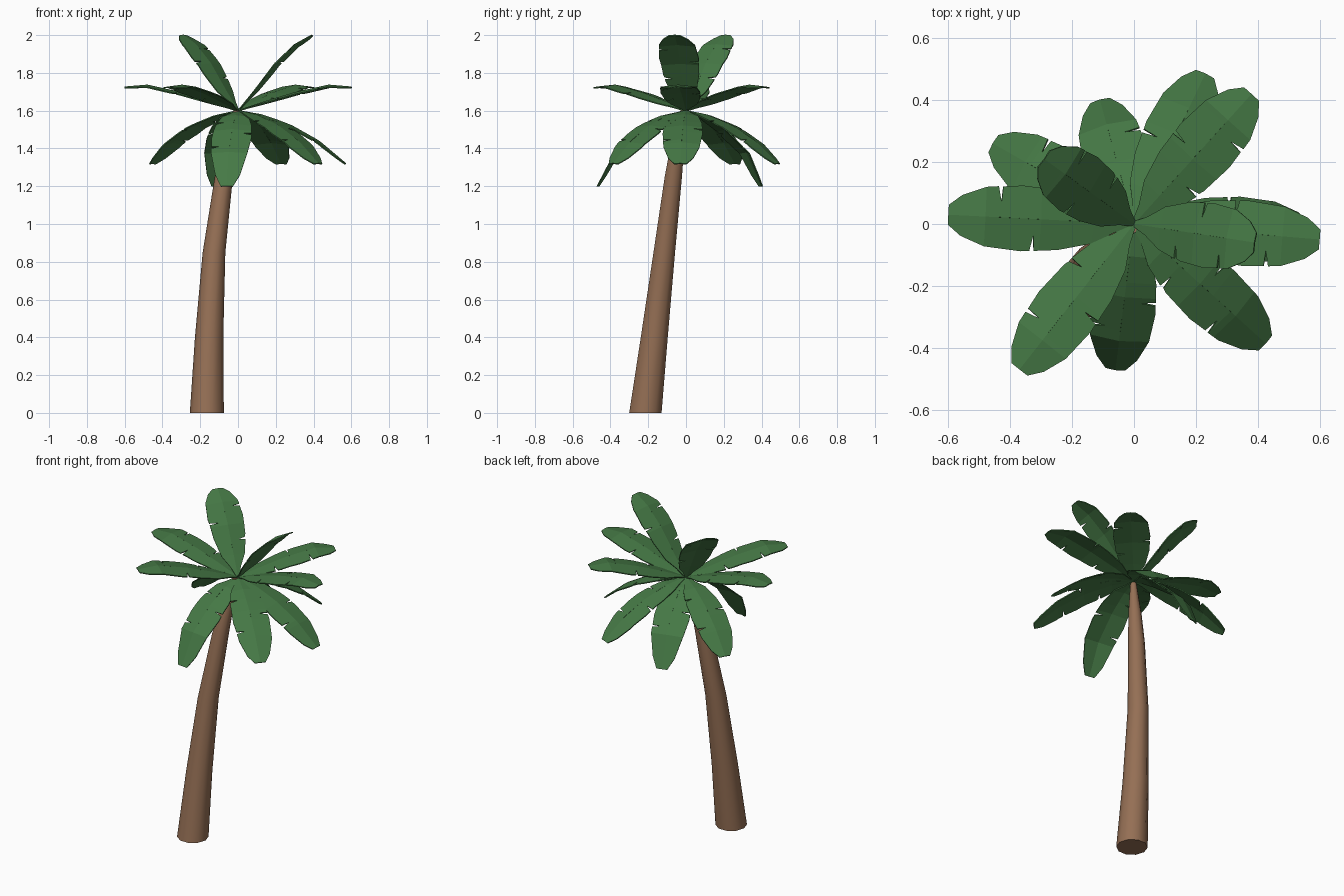
import bpy, bmesh, math
from mathutils import Vector

if "Cube" in bpy.data.objects:
    bpy.data.objects.remove(bpy.data.objects["Cube"])


def material(name, color):
    m = bpy.data.materials.new(name)
    m.diffuse_color = color
    m.use_nodes = True
    m.node_tree.nodes["Principled BSDF"].inputs["Base Color"].default_value = m.diffuse_color
    return m


bark = material("bark", (0.30, 0.16, 0.09, 1))
green = material("leaf_green", (0.06, 0.19, 0.06, 1))


def add_object(name, bm, mat):
    bmesh.ops.recalc_face_normals(bm, faces=bm.faces)
    mesh = bpy.data.meshes.new(name)
    bm.to_mesh(mesh)
    bm.free()
    mesh.materials.append(mat)
    ob = bpy.data.objects.new(name, mesh)
    bpy.context.collection.objects.link(ob)
    return ob


def interp(points, t):
    for (a, va), (b, vb) in zip(points, points[1:]):
        if t <= b:
            return va + (vb - va) * (t - a) / (b - a)
    return points[-1][1]


# Trunk: tapered rings along a leaning path (x, y, z, radius)
SIDES = 10
path = [(-0.165, -0.215, 0, 0.09), (-0.153, -0.168, 0.4, 0.075),
        (-0.127, -0.115, 0.85, 0.06), (-0.075, -0.067, 1.25, 0.048),
        (-0.045, -0.045, 1.42, 0.038), (-0.008, -0.015, 1.6, 0.017)]
bm = bmesh.new()
rings = []
for x, y, z, r in path:
    rings.append([bm.verts.new((x + r * math.cos(2 * math.pi * i / SIDES),
                                y + r * math.sin(2 * math.pi * i / SIDES), z))
                  for i in range(SIDES)])
for lo, hi in zip(rings, rings[1:]):
    for i in range(SIDES):
        j = (i + 1) % SIDES
        bm.faces.new((lo[i], lo[j], hi[j], hi[i]))
bm.faces.new(rings[0][::-1])
bm.faces.new(rings[-1])
trunk = add_object("trunk", bm, bark)
for p in trunk.data.polygons:
    p.use_smooth = len(p.vertices) == 4

# Leaf shape: half width along the leaf, with slits torn into each edge
WIDTH = [(0, 0.008), (0.1, 0.03), (0.22, 0.07), (0.4, 0.096),
         (0.6, 0.106), (0.8, 0.096), (0.93, 0.066), (1, 0.032)]
SLITS = {-1: (0.36, 0.72), 1: (0.54,)}

# Height curves for the four tiers of leaves
TIERS = {
    "top": [(0, 1.6), (0.25, 1.72), (0.5, 1.85), (0.77, 1.95), (1, 2.0)],
    "middle": [(0, 1.6), (0.25, 1.65), (0.5, 1.695), (0.8, 1.735), (1, 1.725)],
    "lower": [(0, 1.6), (0.25, 1.575), (0.5, 1.52), (0.75, 1.44), (1, 1.32)],
    "hanging": [(0, 1.6), (0.25, 1.57), (0.5, 1.50), (0.8, 1.38), (1, 1.2)],
}


def leaf(name, tip, curve):
    flat = Vector((tip[0], tip[1], 0))
    side = Vector((-flat.y, flat.x, 0)).normalized()

    def spine(t):
        p = flat * t
        p.z = interp(curve, t)
        return p

    bm = bmesh.new()
    for s in (-1, 1):
        rows = [(t, w) for t, w in WIDTH]
        for c in SLITS[s]:
            w = interp(WIDTH, c)
            rows += [(c - 0.012, w), (c - 0.004, w * 0.5), (c + 0.012, w)]
        for t in (0.5, 0.77):
            rows.append((t, interp(WIDTH, t)))
        rows.sort()
        prev = None
        for t, w in rows:
            tangent = spine(min(t + 0.06, 1)) - spine(max(t - 0.06, 0))
            up = tangent.cross(side).normalized()
            mid = spine(t)
            edge = mid + side * s * w - up * 0.12 * w
            row = (bm.verts.new(mid), bm.verts.new(edge))
            if prev:
                quad = (prev[0], row[0], row[1], prev[1])
                bm.faces.new(quad if s < 0 else quad[::-1])
            prev = row
    bmesh.ops.remove_doubles(bm, verts=bm.verts, dist=0.0005)
    ob = add_object(name, bm, green)
    mod = ob.modifiers.new("thickness", 'SOLIDIFY')
    mod.thickness = 0.006
    mod.offset = 0


# Leaves: tip positions in plan for each tier
TIPS = {
    "top": [(0.39, -0.06), (-0.29, 0.21)],
    "middle": [(0.6, -0.05), (-0.6, 0.03), (0.38, 0.42), (-0.37, -0.47)],
    "lower": [(0.23, 0.485), (-0.455, 0.26), (0.425, -0.385), (0.57, -0.03)],
    "hanging": [(-0.11, 0.4), (-0.06, -0.47)],
}
for tier, tips in TIPS.items():
    for i, tip in enumerate(tips):
        leaf(f"{tier}_leaf_{i + 1}", tip, TIERS[tier])
